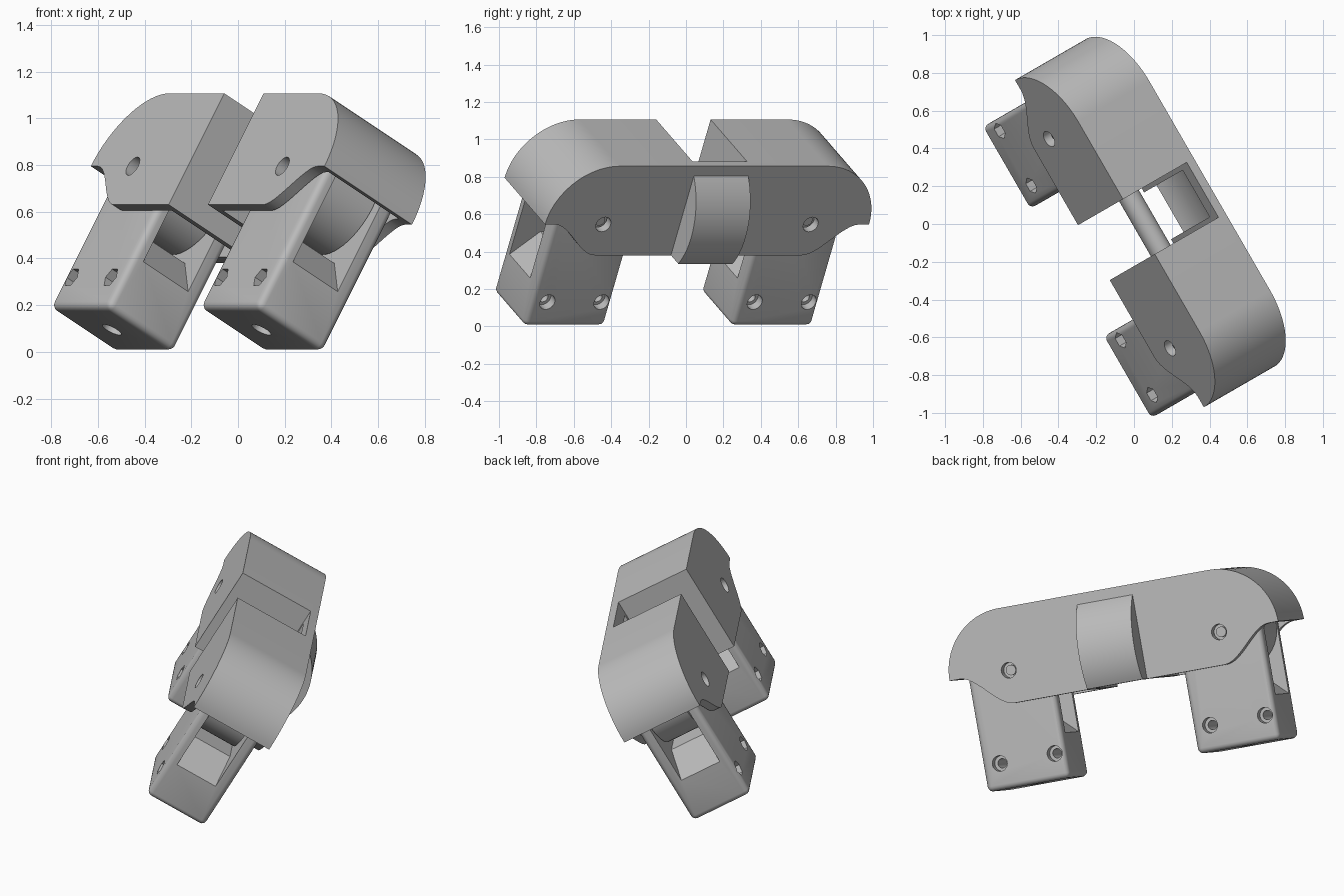
import bpy, bmesh, math
from mathutils import Matrix, Vector

cube = bpy.data.objects.get("Cube")
if cube:
    bpy.data.objects.remove(cube)

mat = bpy.data.materials.new("light_grey")
mat.use_nodes = True
grey = (0.5, 0.5, 0.5, 1)
mat.diffuse_color = grey
mat.node_tree.nodes["Principled BSDF"].inputs["Base Color"].default_value = grey

# Tilted frame: a = length, b = hinge axis, c = height
s = math.sqrt(3) / 2
U, V, W = Vector((0.5, -s, 0)), Vector((s * s, s / 2, -0.5)), Vector((s / 2, 0.25, s))
ORIGIN = U * 0.025 - V * 0.29
FRAME = Matrix((U, V, W)).transposed().to_4x4()
FRAME.translation = ORIGIN

PIVOT_A, PIVOT_C, ROUND = 0.64, 0.606, 0.36
BOTTOM, WALL = 0.416, 0.05
HALF = 0.25
NOTCH = 0.168


def prism(name, pts, axis, lo, hi):
    """Extrude a 2D outline along local axis a, b or c."""
    def place(p, t):
        return {"a": (t, p[0], p[1]), "b": (p[0], t, p[1]), "c": (p[0], p[1], t)}[axis]
    bm = bmesh.new()
    base = bm.faces.new([bm.verts.new(place(p, lo)) for p in pts])
    ext = bmesh.ops.extrude_face_region(bm, geom=[base])
    moved = [g for g in ext["geom"] if isinstance(g, bmesh.types.BMVert)]
    bmesh.ops.translate(bm, verts=moved, vec=Vector(place((0, 0), hi - lo)))
    bmesh.ops.recalc_face_normals(bm, faces=bm.faces[:])
    mesh = bpy.data.meshes.new(name)
    bm.to_mesh(mesh)
    bm.free()
    mesh.materials.append(mat)
    ob = bpy.data.objects.new(name, mesh)
    bpy.context.collection.objects.link(ob)
    return ob


def arc(x, y, r, start, end, n=24):
    angles = [math.radians(start + (end - start) * i / n) for i in range(n + 1)]
    return [(x + r * math.cos(t), y + r * math.sin(t)) for t in angles]


def disc(x, y, r, n=32):
    return arc(x, y, r, 0, 360, n)[:-1]


def rect(x0, x1, y0, y1):
    return [(x0, y0), (x1, y0), (x1, y1), (x0, y1)]


def apply(ob, mod):
    bpy.context.view_layer.objects.active = ob
    bpy.ops.object.modifier_apply(modifier=mod.name)


def combine(ob, other, operation="DIFFERENCE"):
    other.hide_render = True
    mod = ob.modifiers.new("cut", "BOOLEAN")
    mod.operation, mod.object, mod.solver = operation, other, "EXACT"
    apply(ob, mod)
    bpy.data.objects.remove(other)


def finish(ob):
    bpy.ops.object.select_all(action="DESELECT")
    bpy.context.view_layer.objects.active = ob
    ob.select_set(True)
    bpy.ops.object.shade_smooth_by_angle(angle=math.radians(30))
    ob.matrix_world = FRAME


# Cover outline: S-curved lower edge, round ends, flat top
half = []
for i in range(13):
    t = i / 12
    half.append((PIVOT_A + 0.3 * t, BOTTOM + (PIVOT_C - BOTTOM) * t * t * (3 - 2 * t)))
half += arc(PIVOT_A, PIVOT_C, ROUND, 0, 90)
outline = half + [(-x, y) for x, y in reversed(half)]
cover = prism("cover", outline, "b", -HALF, HALF)

# Barrel bulge on one side of the cover
bulge = [(HALF - 0.02, BOTTOM)]
for p in arc(0, PIVOT_C, 0.39, -29.2, 50):
    bulge.append(p)
bulge.append((HALF - 0.02, bulge[-1][1]))
combine(cover, prism("bulge", bulge, "a", -NOTCH, NOTCH), "UNION")

# Hollow both ends of the cover
for side in (1, -1):
    cavity = [(NOTCH + WALL, 0.2), (PIVOT_A + ROUND - 0.04, 0.2)]
    cavity += arc(PIVOT_A, PIVOT_C, ROUND - 0.04, 0, 90)
    cavity.append((NOTCH + WALL, PIVOT_C + ROUND - 0.04))
    cavity = [(side * x, y) for x, y in cavity]
    combine(cover, prism("cavity", cavity, "b", WALL - HALF, HALF - WALL))
    combine(cover, prism("hole", disc(side * PIVOT_A, PIVOT_C, 0.045), "b", -1, 1))

# Middle notch and the hollow behind the bulge
combine(cover, prism("notch", rect(-NOTCH, NOTCH, 0.1, 1.2), "b", -1, HALF - WALL))
combine(cover, prism("hollow", disc(0, PIVOT_C, 0.345, 64), "a", -0.143, 0.143))
finish(cover)

# Hinge pin across the notch
finish(prism("hinge_pin", disc(0, PIVOT_C, 0.06), "a", -NOTCH - 0.03, NOTCH + 0.03))

# Two identical clamp legs, each with a roller
for label, pa in (("front", PIVOT_A), ("rear", -PIVOT_A)):
    x0, x1, base = pa - 0.23, pa + 0.27, -0.058
    body = [(x0, base), (x1, base)] + arc(pa + 0.02, PIVOT_C, 0.25, 0, 180)
    leg = prism(label + "_leg", body, "b", -0.19, 0.19)
    bev = leg.modifiers.new("round", "BEVEL")
    bev.width, bev.segments, bev.limit_method = 0.03, 4, "ANGLE"
    bev.angle_limit = math.radians(40)
    apply(leg, bev)

    # Slot with a floor that rises towards the middle
    mid = pa + 0.02
    slot = [(mid - 0.25, 0.2), (mid - 0.1, 0.34), (mid + 0.1, 0.34), (mid + 0.25, 0.2),
            (mid + 0.4, 0.2), (mid + 0.4, 1), (mid - 0.4, 1), (mid - 0.4, 0.2)]
    combine(leg, prism("slot", slot, "b", -0.135, 0.12))

    # Bolt holes: hexagonal recess one side, round recess the other
    for offset in (-0.167, 0.167):
        x, z = pa + offset, 0.092
        combine(leg, prism("bolt_hole", disc(x, z, 0.027), "b", -0.5, 0.5))
        combine(leg, prism("nut_recess", disc(x, z, 0.046, 6), "b", -0.5, -0.13))
        combine(leg, prism("head_recess", disc(x, z, 0.045), "b", 0.14, 0.5))
    combine(leg, prism("base_hole", disc(mid, 0, 0.045), "c", -0.2, 0.12))
    finish(leg)

    # Roller and its axle
    finish(prism(label + "_roller", disc(pa, PIVOT_C, 0.23, 48), "b", -0.125, 0.11))
    finish(prism(label + "_axle", disc(pa, PIVOT_C, 0.03), "b", -0.21, 0.21))
